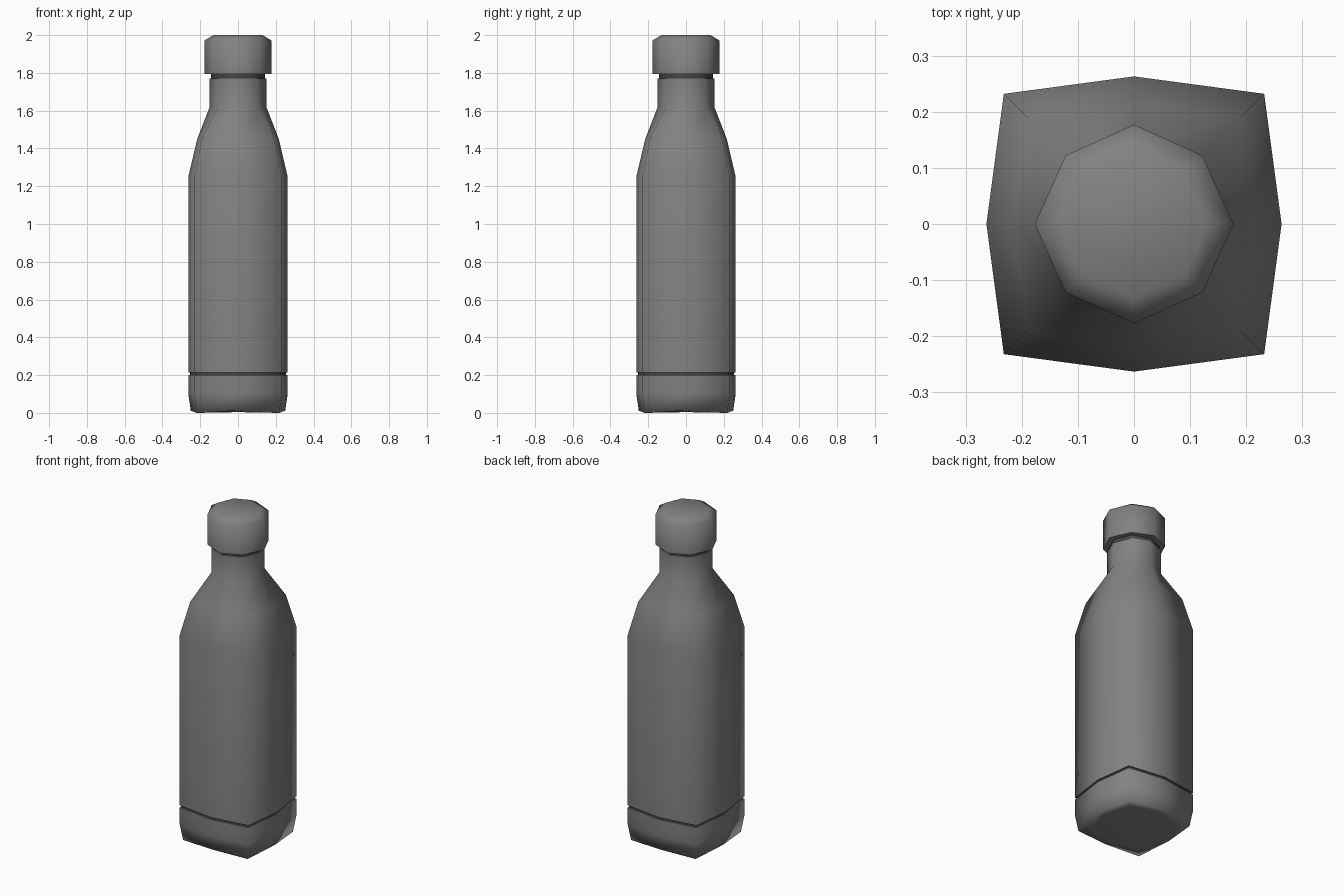
import bpy, bmesh, math

if "Cube" in bpy.data.objects:
    bpy.data.objects.remove(bpy.data.objects["Cube"])


def material(name, color):
    mat = bpy.data.materials.new(name)
    mat.diffuse_color = (*color, 1)
    mat.use_nodes = True
    mat.node_tree.nodes["Principled BSDF"].inputs["Base Color"].default_value = mat.diffuse_color
    return mat


shell = material("dark_grey", (0.22, 0.225, 0.225))
gasket = material("seam_black", (0.06, 0.06, 0.06))


def loft(name, rings, mat=shell, angle=89):
    """Eight-sided loft. Each ring: (side radius, corner offset, side z, corner z)."""
    bm = bmesh.new()
    loops = []
    for side, corner, zs, zc in rings:
        loop = []
        for i in range(8):
            a = i * math.pi / 4
            r, z = (corner * math.sqrt(2), zc) if i % 2 else (side, zs)
            loop.append(bm.verts.new((r * math.cos(a), r * math.sin(a), z)))
        loops.append(loop)
    for lo, hi in zip(loops, loops[1:]):
        for i in range(8):
            j = (i + 1) % 8
            bm.faces.new((lo[i], lo[j], hi[j], hi[i]))
    bm.faces.new(loops[0][::-1])
    bm.faces.new(loops[-1])
    bmesh.ops.recalc_face_normals(bm, faces=bm.faces)
    mesh = bpy.data.meshes.new(name)
    bm.to_mesh(mesh)
    bm.free()
    mesh.materials.append(mat)
    obj = bpy.data.objects.new(name, mesh)
    bpy.context.collection.objects.link(obj)
    bpy.ops.object.select_all(action='DESELECT')
    obj.select_set(True)
    bpy.context.view_layer.objects.active = obj
    bpy.ops.object.shade_smooth_by_angle(angle=math.radians(angle))
    return obj


def level(side, z, corner=None):
    """Flat ring; a regular octagon unless a corner offset is given."""
    return (side, side * math.sqrt(0.5) if corner is None else corner, z, z)


# Bottom cup with tapered foot
loft("base_cup", [
    level(0.215, 0.004, 0.165),
    (0.250, 0.218, 0.012, 0.0),
    level(0.263, 0.10, 0.232),
    level(0.263, 0.20, 0.232),
])

# Recessed seam between cup and body
loft("base_seam", [level(0.255, 0.195, 0.224), level(0.255, 0.22, 0.224)], gasket)

# Main body: rounded square blending into an octagonal neck
loft("body", [
    level(0.263, 0.213, 0.232),
    level(0.263, 1.25, 0.232),
    level(0.216, 1.45, 0.19),
    level(0.150, 1.62),
    level(0.150, 1.77),
])

# Recessed seam under the cap
loft("neck_seam", [level(0.143, 1.76), level(0.143, 1.80)], gasket)

# Screw cap with chamfered top
loft("cap", [level(0.177, 1.793, 0.122), level(0.177, 1.972, 0.122),
             level(0.130, 2.0)])
